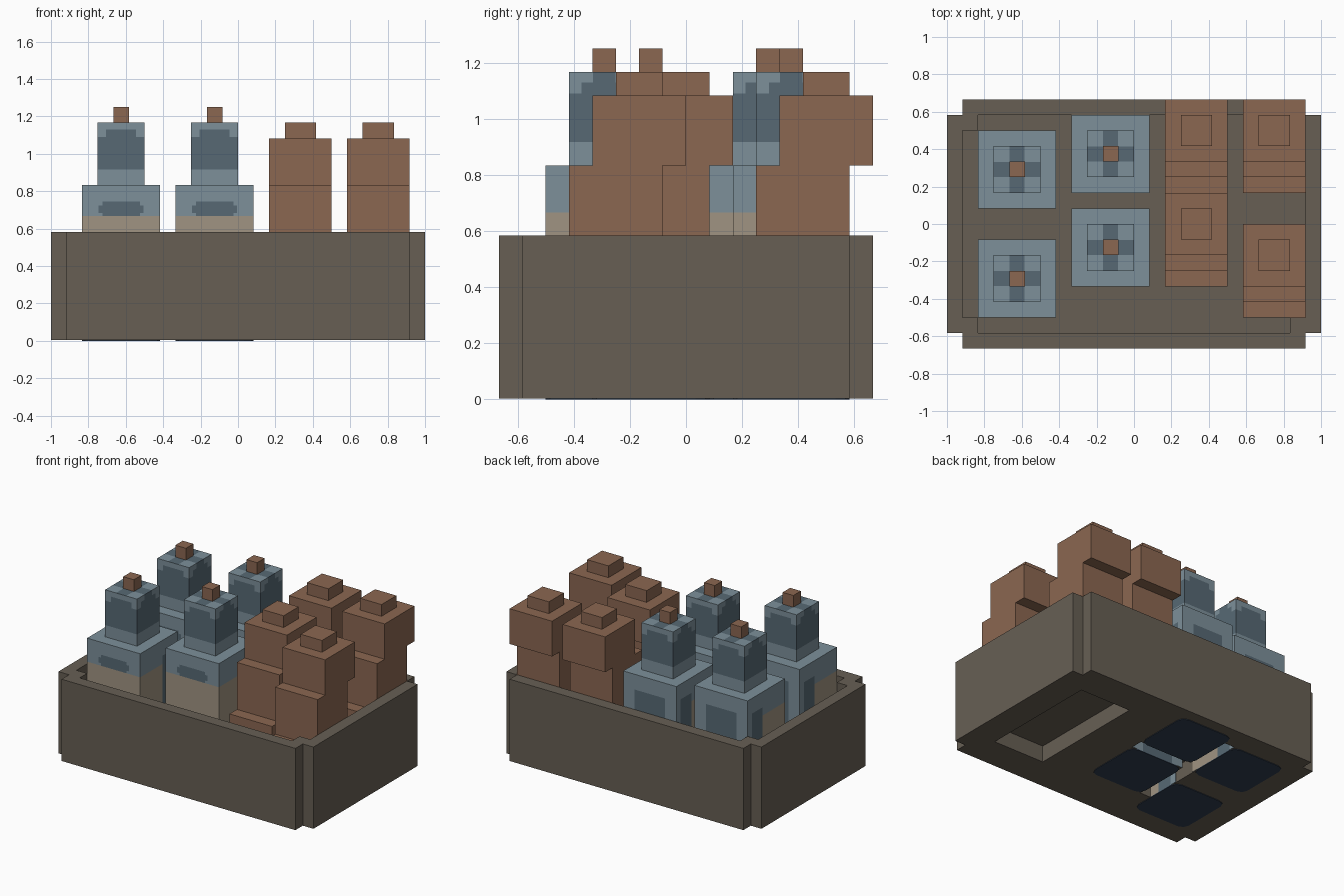
import bpy, bmesh
from mathutils import Vector

if "Cube" in bpy.data.objects:
    bpy.data.objects.remove(bpy.data.objects["Cube"], do_unlink=True)

U = 1 / 12  # grid unit shared by every part
BASE = 0.004


def linear(v):
    v /= 255
    return v / 12.92 if v <= 0.04045 else ((v + 0.055) / 1.055) ** 2.4


def material(name, rgb):
    m = bpy.data.materials.new(name)
    col = [linear(v) for v in rgb] + [1]
    m.diffuse_color = col
    m.use_nodes = True
    bsdf = next(n for n in m.node_tree.nodes if n.type == 'BSDF_PRINCIPLED')
    bsdf.inputs["Base Color"].default_value = col
    bsdf.inputs["Roughness"].default_value = 0.9
    return m


TAUPE = material("dark taupe", (103, 95, 84))
BEIGE = material("beige", (160, 148, 130))
LIGHT = material("light steel blue", (125, 144, 154))
DARK = material("dark steel blue", (87, 105, 116))
NAVY = material("navy", (48, 62, 80))
BROWN = material("warm brown", (139, 103, 81))


def add_box(bm, lo, hi):
    lo, hi = Vector(lo), Vector(hi)
    verts = bmesh.ops.create_cube(bm, size=1)["verts"]
    for v in verts:
        v.co = (lo + hi) / 2 + v.co * (hi - lo)
    return verts


def slice_mesh(bm, axis, values):
    normal = [0, 0, 0]
    normal[axis] = 1
    for v in values:
        geom = bm.verts[:] + bm.edges[:] + bm.faces[:]
        bmesh.ops.bisect_plane(bm, geom=geom, plane_co=[n * v for n in normal], plane_no=normal)


def finish(bm, name, mats, loc=(0, 0, 0), rule=None):
    if rule:
        bm.normal_update()
        for f in bm.faces:
            f.material_index = rule(f.calc_center_median(), f.normal)
    mesh = bpy.data.meshes.new(name)
    bm.to_mesh(mesh)
    bm.free()
    for m in mats:
        mesh.materials.append(m)
    ob = bpy.data.objects.new(name, mesh)
    ob.location = loc
    bpy.context.collection.objects.link(ob)
    return ob


def painted_box(name, lo, hi, mats, loc=(0, 0, 0), cuts=((), (), ()), rule=None):
    bm = bmesh.new()
    add_box(bm, lo, hi)
    for axis in range(3):
        slice_mesh(bm, axis, cuts[axis])
    return finish(bm, name, mats, loc, rule)


def cross_prism(name, x, y, z0, z1):
    """Rectangle with one unit notched out of every corner."""
    bm = bmesh.new()
    pts = []
    for sx, sy in ((1, 1), (-1, 1), (-1, -1), (1, -1)):
        quad = [(x, y - U), (x - U, y - U), (x - U, y)]
        if sx * sy < 0:
            quad.reverse()
        pts += [(sx * a, sy * b, z0) for a, b in quad]
    face = bm.faces.new([bm.verts.new(p) for p in pts])
    top = bmesh.ops.extrude_face_region(bm, geom=[face])["geom"]
    for v in top:
        if isinstance(v, bmesh.types.BMVert):
            v.co.z = z1
    bmesh.ops.recalc_face_normals(bm, faces=bm.faces[:])
    return finish(bm, name, [TAUPE])


def cut(target, cutter):
    mod = target.modifiers.new("cut", 'BOOLEAN')
    mod.operation = 'DIFFERENCE'
    mod.solver = 'EXACT'
    mod.object = cutter
    cutter.hide_render = True
    bpy.context.view_layer.objects.active = target
    bpy.ops.object.modifier_apply(modifier=mod.name)
    bpy.data.objects.remove(cutter, do_unlink=True)


# Crate: hollow notched tray with recesses in its underside
crate = cross_prism("crate", 1, 8 * U, BASE, 7 * U)
cut(crate, cross_prism("cavity_cutter", 1 - U, 7 * U, 2 * U, 1))
E = 0.004
recesses = [((0.4, -0.43), (0.8, 0.43)),
            ((-4 * U, U - E), (U, 2 * U + E)),
            ((-5 * U - E, -4 * U), (-4 * U + E, 6 * U))]
for (x0, y0), (x1, y1) in recesses:
    cut(crate, painted_box("recess_cutter", (x0, y0, -0.1), (x1, y1, 0.12), [TAUPE]))

# Pale rim around the top of the crate
bm = bmesh.new()
bm.from_mesh(crate.data)
RIM = 0.495
slice_mesh(bm, 2, [RIM])
bm.normal_update()
for f in bm.faces:
    f.material_index = int(f.calc_center_median().z > RIM)
bm.to_mesh(crate.data)
bm.free()
crate.data.materials.clear()
crate.data.materials.append(TAUPE)
crate.data.materials.append(BEIGE)


# Blue bottles: 0 light, 1 dark, 2 label
def body_rule(c, n):
    if abs(n.z) > 0.5:
        return 0
    if n.y < -0.5:
        if c.z < 8 * U:
            return 2
        half = 0.12 if 0.685 < c.z < 0.725 else 0.1
        return int(c.z < 0.745 and abs(c.x) < half)
    if n.y > 0.5:
        return int(c.z < 0.725 and abs(c.x) < 0.12)
    if c.z < 8 * U and c.y < 0.04:
        return 2
    return int(c.z < 0.725 and 0.04 < c.y < 0.16)


def neck_rule(c, n):
    if n.z > 0.5:
        return int(abs(c.x) < 0.04 or abs(c.y) < 0.04)
    side = abs(n.x) > 0.5
    t = abs(c.y if side else c.x)
    if c.z < 11 * U:
        return 0
    if c.z < 1.09:
        return 1
    if c.z < 1.13:
        return int(t < 0.08)
    return int(side and t < 0.04)


bottles = [(-7.5, 3.5), (-7.5, -3.5), (-1.5, 4.5), (-1.5, -1.5)]
neck_xy = (-0.08, -0.04, 0.04, 0.08)
for i, (bx, by) in enumerate(bottles, 1):
    loc = (bx * U, by * U, 0)
    r = 2.5 * U
    painted_box(f"bottle_body_{i}", (-r, -r, BASE + 0.002), (r, r, 10 * U), [LIGHT, DARK, BEIGE], loc,
                ((-0.12, -0.1, 0.1, 0.12), (0.04, 0.16), (8 * U, 0.685, 0.725, 0.745)), body_rule)
    r = 1.5 * U
    painted_box(f"bottle_neck_{i}", (-r, -r, 10 * U), (r, r, 14 * U), [LIGHT, DARK], loc,
                (neck_xy, neck_xy, (11 * U, 1.09, 1.13)), neck_rule)
    r = U / 2
    painted_box(f"bottle_stopper_{i}", (-r, -r, 14 * U), (r, r, 15 * U), [BROWN], loc)
    # Clipped-corner base plate
    bm = bmesh.new()
    r = 2.5 * U
    add_box(bm, (-r, -r, 0), (r, r, BASE + 0.002))
    upright = [e for e in bm.edges if abs(e.verts[0].co.z - e.verts[1].co.z) > 0.001]
    bmesh.ops.bevel(bm, geom=upright, offset=0.05, segments=2, affect='EDGES', profile=0.5)
    finish(bm, f"bottle_base_{i}", [NAVY], loc)

# Brown stepped figures: foot, body, head and cap, each overhanging forwards or back
steps = [("foot", 2, (-4, -3), 6), ("body", 2, (-3, 1), 10),
         ("head", 2, (-2, 2), 13), ("cap", 1, (-1, 1), 14)]
for i, (bx, by) in enumerate([(4, 0), (4, 6), (9, -2), (9, 6)], 1):
    bottom = 1.5
    for part, half, (y0, y1), top in steps:
        painted_box(f"figure_{part}_{i}", (-half * U, y0 * U, bottom * U), (half * U, y1 * U, top * U),
                    [BROWN], (bx * U, by * U, 0))
        bottom = top if part != "foot" else bottom
